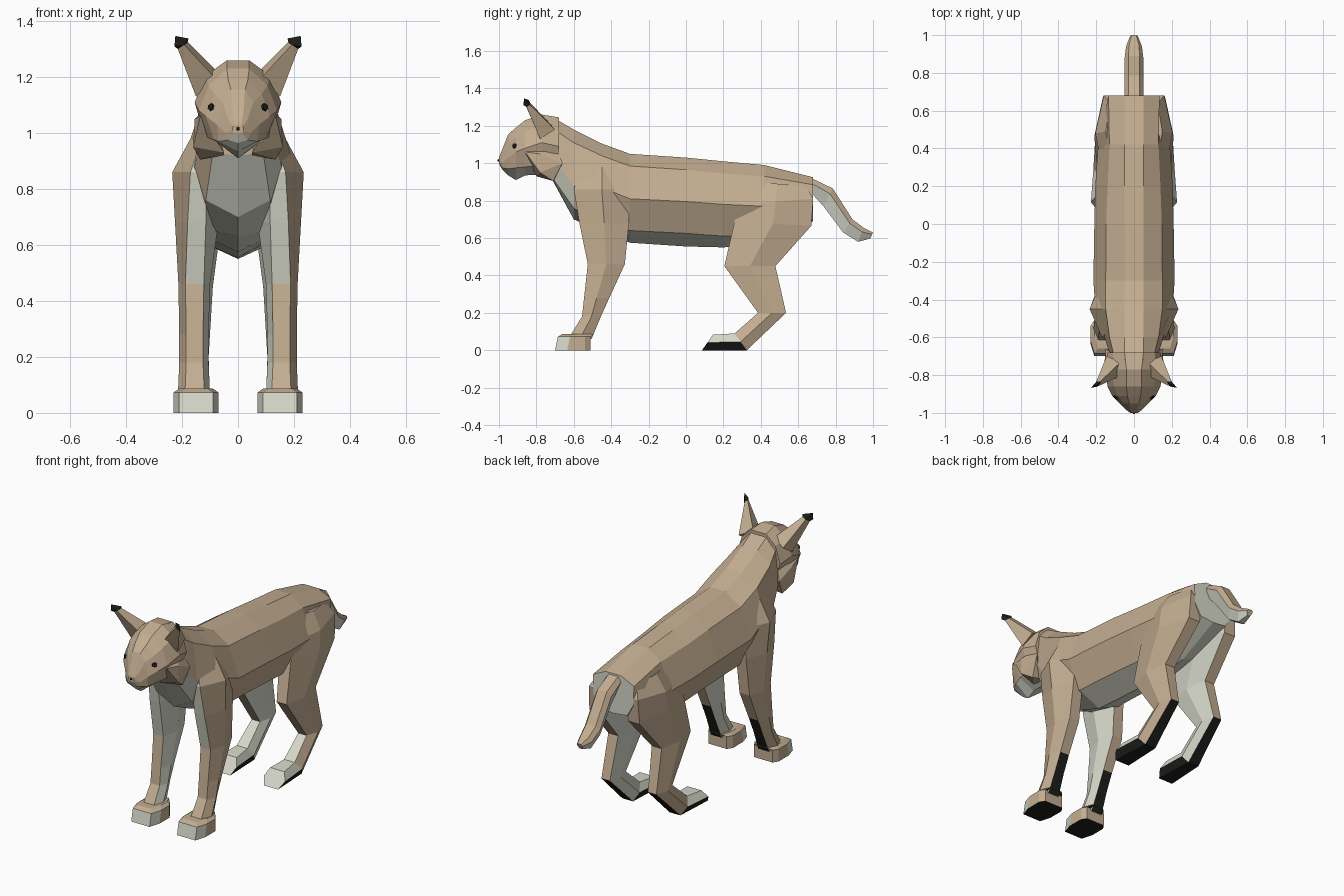
import bpy, bmesh
from mathutils import Vector
from mathutils.bvhtree import BVHTree

if "Cube" in bpy.data.objects:
    bpy.data.objects.remove(bpy.data.objects["Cube"])


def colour(name, rgb):
    m = bpy.data.materials.new(name)
    m.diffuse_color = (*rgb, 1)
    m.use_nodes = True
    m.node_tree.nodes["Principled BSDF"].inputs["Base Color"].default_value = m.diffuse_color
    return m


MATS = [colour("tan fur", (0.55, 0.42, 0.285)),
        colour("pale fur", (0.68, 0.69, 0.59)),
        colour("black fur", (0.013, 0.013, 0.011))]
TAN, PALE, BLACK = 0, 1, 2


def finish(bm, name, rule, mirror):
    """Fix normals, colour faces by rule(centre, normal), make the object."""
    bmesh.ops.recalc_face_normals(bm, faces=bm.faces)
    bm.normal_update()
    for f in bm.faces:
        f.material_index = rule(f.calc_center_median(), f.normal)
    me = bpy.data.meshes.new(name)
    bm.to_mesh(me)
    for m in MATS:
        me.materials.append(m)
    ob = bpy.data.objects.new(name, me)
    bpy.context.collection.objects.link(ob)
    if mirror:
        ob.modifiers.new("mirror", 'MIRROR').use_mirror_merge = False
    return bm


def loft(name, rings, rule, mirror=False):
    bm = bmesh.new()
    vs = [[bm.verts.new(p) for p in r] for r in rings]
    for a, b in zip(vs, vs[1:]):
        for i in range(len(a)):
            j = (i + 1) % len(a)
            bm.faces.new((a[i], a[j], b[j], b[i]))
    bm.faces.new(vs[0])
    bm.faces.new(vs[-1])
    return finish(bm, name, rule, mirror)


def hull(name, points, rule, mirror=True):
    bm = bmesh.new()
    for p in points:
        bm.verts.new(p)
    bmesh.ops.convex_hull(bm, input=bm.verts)
    bmesh.ops.dissolve_limit(bm, angle_limit=0.02, verts=bm.verts, edges=bm.edges)
    return finish(bm, name, rule, mirror)


def body_ring(y, tz, tx, sx, sz, mx, mz, lx, lz, bz):
    """Symmetric section: flat top, shoulder, middle, low side, keel."""
    right = [(tx, y, tz), (sx, y, sz), (mx, y, mz), (lx, y, lz)]
    return right + [(0, y, bz)] + [(-x, yy, z) for x, yy, z in reversed(right)]


def leg_ring(fy, fz, by, bz, xi, xo, chi=0.02, cho=0.025):
    """Six-sided leg section between a front and a back edge."""
    my, mz = (fy + by) / 2, (fz + bz) / 2
    return [(xi + chi, fy, fz), (xo - cho, fy, fz), (xo, my, mz),
            (xo - cho, by, bz), (xi + chi, by, bz), (xi, my, mz)]


# torso and neck
def torso_rule(c, n):
    if n.z < -0.45 or n.y > 0.9 or (n.y < -0.5 and c.z < 0.9):
        return PALE
    return TAN


loft("torso", [body_ring(*r) for r in (
    (-0.72, 1.25, .05, .10, 1.19, .12, 1.03, .09, .93, .92),
    (-0.60, 1.18, .05, .13, 1.11, .155, .88, .115, .76, .70),
    (-0.45, 1.105, .05, .15, 1.04, .205, .87, .13, .66, .63),
    (-0.30, 1.05, .05, .15, .985, .215, .81, .14, .64, .575),
    (0.0, 1.03, .05, .147, .965, .21, .795, .135, .625, .555),
    (0.20, 1.01, .05, .14, .945, .205, .78, .13, .61, .55),
    (0.42, .99, .05, .13, .93, .19, .77, .12, .62, .57),
    (0.68, .925, .05, .135, .885, .13, .77, .09, .70, .69))], torso_rule)

# head
head = loft("head", [body_ring(*r) for r in (
    (-0.68, 1.245, .05, .11, 1.19, .14, 1.09, .10, .98, .95),
    (-0.77, 1.26, .04, .115, 1.205, .155, 1.11, .12, .99, .94),
    (-0.86, 1.23, .04, .105, 1.17, .14, 1.08, .10, .98, .935),
    (-0.91, 1.19, .035, .085, 1.14, .115, 1.06, .085, .975, .91),
    (-0.95, 1.155, .025, .055, 1.11, .075, 1.03, .07, .97, .935),
    (-0.982, 1.075, .02, .035, 1.05, .045, 1.0, .035, .975, .965),
    (-1.0, 1.03, .012, .018, 1.025, .02, 1.01, .015, 1.0, .998))],
    lambda c, n: PALE if c.z < 0.99 and c.y < -0.8 else TAN)

# cheek ruffs
hull("cheek_ruff", [(.135, -.86, 1.06), (.155, -.78, 1.05), (.16, -.78, .95),
                    (.135, -.71, .905), (.15, -.66, 1.0), (.05, -.80, .93),
                    (.05, -.70, .92), (.10, -.70, 1.1)], lambda c, n: TAN)

# ears with black tufts
ear_tip = [(.18, -.835, 1.325), (.192, -.86, 1.315), (.215, -.852, 1.30), (.2, -.835, 1.312)]
loft("ear", [[(.07, -.73, 1.215), (.085, -.81, 1.20), (.15, -.78, 1.13), (.145, -.70, 1.18)],
             ear_tip], lambda c, n: TAN, True)
hull("ear_tuft", ear_tip + [(.177, -.84, 1.338), (.227, -.868, 1.31), (.224, -.867, 1.347)],
     lambda c, n: BLACK)


# eyes and nose: thin plates laid on the head surface
def plate(name, x, z, r, mirror):
    p, n, _, _ = BVHTree.FromBMesh(head).ray_cast(Vector((x, -2, z)), Vector((0, 1, 0)))
    bm = bmesh.new()
    bmesh.ops.create_cone(bm, cap_ends=True, segments=6, radius1=r, radius2=r * 0.8, depth=0.009)
    bm.transform(n.to_track_quat('Z', 'Y').to_matrix().to_4x4())
    bmesh.ops.translate(bm, verts=bm.verts, vec=p + n * 0.002)
    finish(bm, name, lambda c, n: BLACK, mirror)


plate("eye", 0.095, 1.092, 0.016, True)
plate("nose", 0.0, 1.015, 0.007, False)


# front legs
def front_rule(c, n):
    if c.z < 0.28 and n.y > 0.5:
        return BLACK
    if n.x < -0.3 or (n.y < -0.7 and c.z > 0.46):
        return PALE
    return TAN


loft("front_leg", [leg_ring(fy, z, by, z, xi, xo, ci, co) for z, fy, by, xi, xo, ci, co in (
    (.98, -.56, -.34, .05, .17, .05, .04),
    (.86, -.60, -.30, .07, .235, .045, .065),
    (.68, -.57, -.305, .07, .225, .045, .045),
    (.46, -.525, -.327, .10, .213, .022, .025),
    (.28, -.545, -.41, .105, .21, .02, .025),
    (.18, -.556, -.455, .105, .21, .02, .025),
    (.06, -.63, -.505, .10, .215, .02, .025))], front_rule, True)


# front paws
def paw_ring(z, yf, s):
    xs = (.07 + s, .09 + s, .21 - s, .23 - s)
    return [(xs[1], yf, z), (xs[2], yf, z), (xs[3], yf + .065, z), (xs[3], -.54, z),
            (xs[2], -.51 + s, z), (xs[1], -.51 + s, z), (xs[0], -.54, z), (xs[0], yf + .065, z)]


loft("front_paw", [paw_ring(0, -.70, 0), paw_ring(.073, -.685, 0), paw_ring(.087, -.66, .02)],
     lambda c, n: BLACK if n.z < -0.8 else PALE if n.y < -0.2 and n.z < 0.5 else TAN, True)


# hind legs and feet
def hind_rule(c, n):
    if c.z < 0.2 and n.z < -0.4:
        return BLACK
    if n.x < -0.3 or (c.z < 0.2 and n.z > 0.5):
        return PALE
    return TAN


loft("hind_leg", [leg_ring(*r) for r in (
    (.34, .90, .64, .88, .04, .15),
    (.28, .78, .68, .81, .05, .205, .03, .045),
    (.26, .69, .67, .665, .06, .21, .03, .045),
    (.205, .45, .478, .45, .09, .20),
    (.385, .20, .535, .20, .105, .205),
    (.26, .09, .325, .0, .10, .215),
    (.145, .083, .085, .0, .09, .228))], hind_rule, True)


# tail
def tail_ring(uy, uz, ly, lz, w):
    my, mz = uy + (ly - uy) * .3, uz + (lz - uz) * .3
    return [(w * .6, uy, uz), (w, my, mz), (w * .5, ly, lz),
            (-w * .5, ly, lz), (-w, my, mz), (-w * .6, uy, uz)]


loft("tail", [tail_ring(*r) for r in (
    (.65, .93, .68, .83, .05), (.785, .865, .735, .77, .05),
    (.89, .70, .84, .63, .05), (.95, .655, .92, .58, .042),
    (1.0, .63, .985, .597, .02))],
    lambda c, n: PALE if n.z < -0.05 and c.y < 0.98 else TAN)
